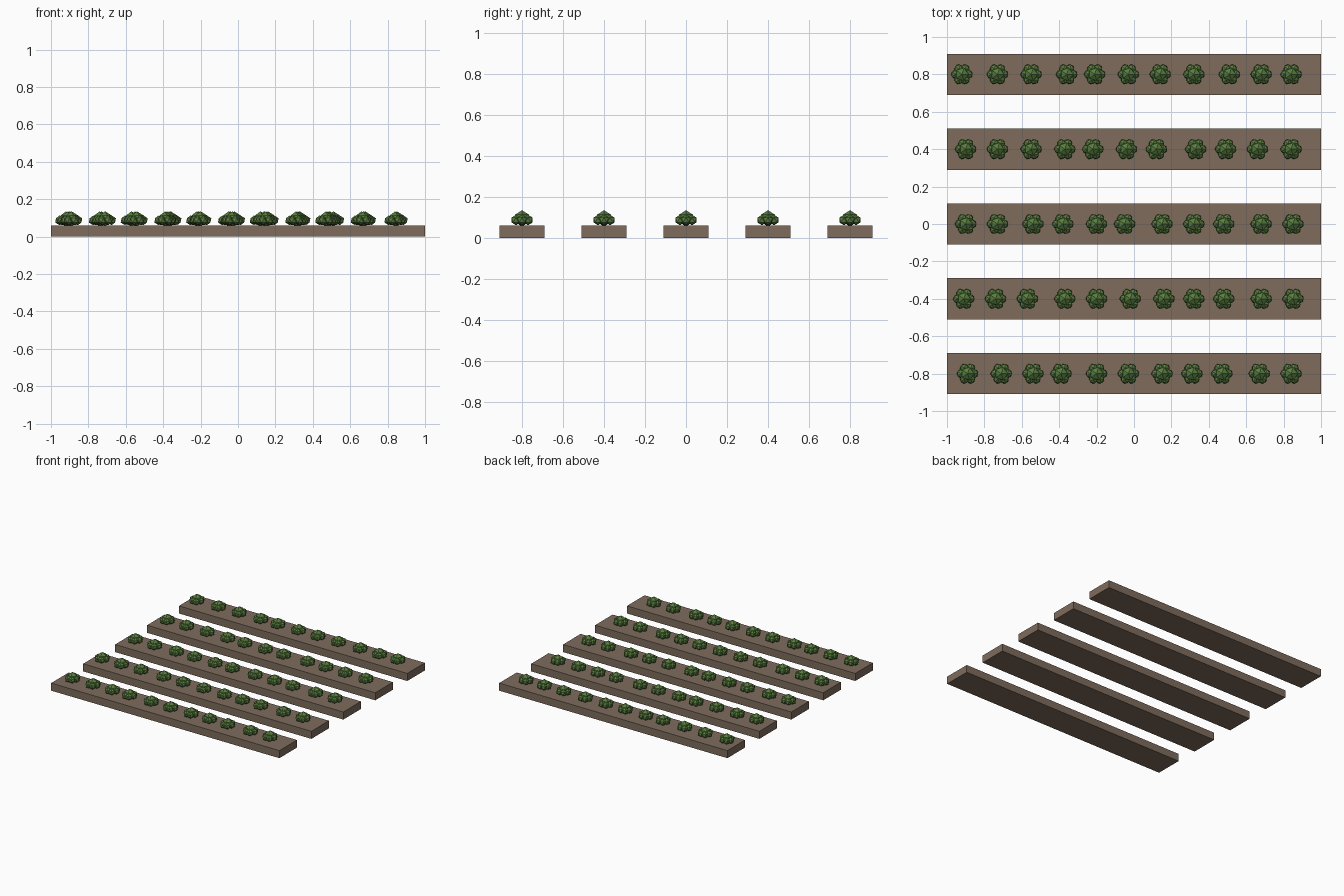
import bpy, bmesh, math
from mathutils import Matrix, Vector

cube = bpy.data.objects.get("Cube")
if cube:
    bpy.data.objects.remove(cube, do_unlink=True)


def material(name, rgb):
    m = bpy.data.materials.new(name)
    m.use_nodes = True
    m.diffuse_color = (*rgb, 1)
    m.node_tree.nodes["Principled BSDF"].inputs["Base Color"].default_value = (*rgb, 1)
    return m


soil = material("soil brown", (0.21, 0.15, 0.107))
leaf = material("leaf green", (0.10, 0.21, 0.05))

BED_TOP = 0.06
LOBES = 6


def make_mesh(name, bm, mat):
    mesh = bpy.data.meshes.new(name)
    bm.to_mesh(mesh)
    bm.free()
    mesh.materials.append(mat)
    return mesh


def add_object(name, mesh, location):
    ob = bpy.data.objects.new(name, mesh)
    ob.location = location
    bpy.context.collection.objects.link(ob)


# Raised soil bed, shared by every row
bm = bmesh.new()
bmesh.ops.create_cube(bm, size=1, matrix=Matrix.Diagonal((2, 0.22, BED_TOP, 1)))
bed_mesh = make_mesh("soil_bed", bm, soil)


# Leafy plant: a faceted crown ringed by smaller faceted lobes
def add_lobe(bm, centre, radius):
    bmesh.ops.create_icosphere(bm, subdivisions=1, radius=radius,
                               matrix=Matrix.Translation(centre))


bm = bmesh.new()
add_lobe(bm, Vector((0, 0, 0.035)), 0.04)
for i in range(LOBES):
    a = math.tau * i / LOBES
    add_lobe(bm, Vector((0.034 * math.cos(a), 0.034 * math.sin(a), 0.027)), 0.026)
plant_mesh = make_mesh("leafy_plant", bm, leaf)

# Plant positions along each row, from back to front
rows = [
    (-.92, -.73, -.55, -.36, -.21, -.03, .14, .32, .51, .68, .84),
    (-.90, -.73, -.55, -.37, -.22, -.04, .12, .33, .49, .66, .84),
    (-.90, -.73, -.54, -.38, -.20, -.05, .15, .32, .48, .68, .85),
    (-.91, -.74, -.57, -.37, -.20, -.02, .16, .32, .48, .68, .85),
    (-.89, -.71, -.54, -.39, -.20, -.03, .15, .31, .47, .67, .84),
]
for r, xs in enumerate(rows):
    y = 0.8 - 0.4 * r
    add_object(f"soil_bed_{r + 1}", bed_mesh, (0, y, BED_TOP / 2))
    for i, x in enumerate(xs):
        add_object(f"plant_{r + 1}_{i + 1}", plant_mesh, (x, y, BED_TOP))
